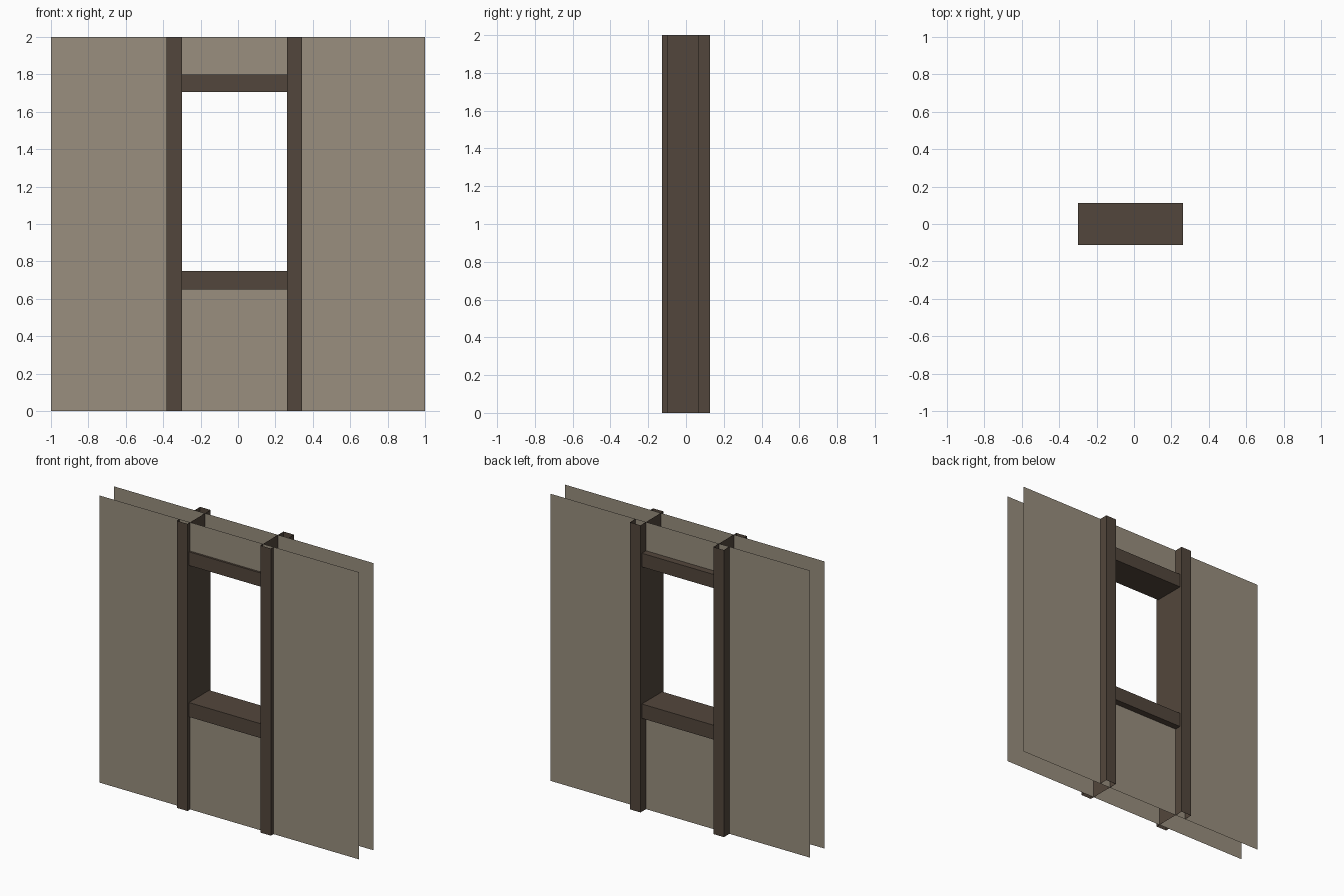
import bpy
import bmesh

if "Cube" in bpy.data.objects:
    bpy.data.objects.remove(bpy.data.objects["Cube"], do_unlink=True)


def make_material(name, rgb):
    mat = bpy.data.materials.new(name)
    mat.use_nodes = True
    colour = (*rgb, 1.0)
    mat.diffuse_color = colour
    bsdf = mat.node_tree.nodes["Principled BSDF"]
    bsdf.inputs["Base Color"].default_value = colour
    bsdf.inputs["Roughness"].default_value = 0.9
    return mat


plaster = make_material("warm grey plaster", (0.32, 0.275, 0.21))
timber = make_material("dark brown timber", (0.086, 0.062, 0.045))

# Main dimensions
LEFT, RIGHT = -0.30, 0.262        # window opening
POST_WIDTH = 0.081
POST_Y = 0.127                    # half depth of the posts
BEAM_Y = 0.112                    # half depth of the beams
FRONT_Y, BACK_Y = -0.098, 0.066   # wall sheets
HEIGHT = 2.0
SILL = (0.65, 0.75)
LINTEL = (1.705, 1.80)


def finish(name, bm, mat):
    mesh = bpy.data.meshes.new(name)
    bm.to_mesh(mesh)
    bm.free()
    mesh.materials.append(mat)
    obj = bpy.data.objects.new(name, mesh)
    bpy.context.collection.objects.link(obj)
    return obj


def wall_sheet(name, y, flip):
    """Flat sheet with the window opening left out of its middle."""
    bm = bmesh.new()
    xs = (-1, LEFT, RIGHT, 1)
    zs = (0, SILL[0], LINTEL[1], HEIGHT)
    grid = [[bm.verts.new((x, y, z)) for x in xs] for z in zs]
    for r in range(3):
        for c in range(3):
            if (r, c) != (1, 1):
                bm.faces.new((grid[r][c], grid[r][c + 1],
                              grid[r + 1][c + 1], grid[r + 1][c]))
    if flip:
        bmesh.ops.reverse_faces(bm, faces=bm.faces)
    finish(name, bm, plaster)


def post(name, inner, side):
    """Open channel wrapped around both sheets, swept up the full height."""
    outer = inner + side * POST_WIDTH
    profile = [(outer, FRONT_Y), (outer, -POST_Y), (inner, -POST_Y),
               (inner, POST_Y), (outer, POST_Y), (outer, BACK_Y)]
    bm = bmesh.new()
    low = [bm.verts.new((x, y, 0)) for x, y in profile]
    high = [bm.verts.new((x, y, HEIGHT)) for x, y in profile]
    for i in range(len(profile) - 1):
        bm.faces.new((low[i], low[i + 1], high[i + 1], high[i]))
    if side > 0:
        bmesh.ops.reverse_faces(bm, faces=bm.faces)
    finish(name, bm, timber)


def beam(name, bottom, top):
    """Box between the posts, open where it meets them."""
    bm = bmesh.new()
    bmesh.ops.create_cube(bm, size=1)
    for v in bm.verts:
        v.co.x = LEFT if v.co.x < 0 else RIGHT
        v.co.y *= 2 * BEAM_Y
        v.co.z = bottom if v.co.z < 0 else top
    bm.normal_update()
    ends = [f for f in bm.faces if abs(f.normal.x) > 0.5]
    bmesh.ops.delete(bm, geom=ends, context="FACES_ONLY")
    finish(name, bm, timber)


# Wall sheets
wall_sheet("front_wall", FRONT_Y, False)
wall_sheet("back_wall", BACK_Y, True)

# Timber frame
post("right_post", LEFT, -1)
post("left_post", RIGHT, 1)
beam("window_sill", *SILL)
beam("window_lintel", *LINTEL)
